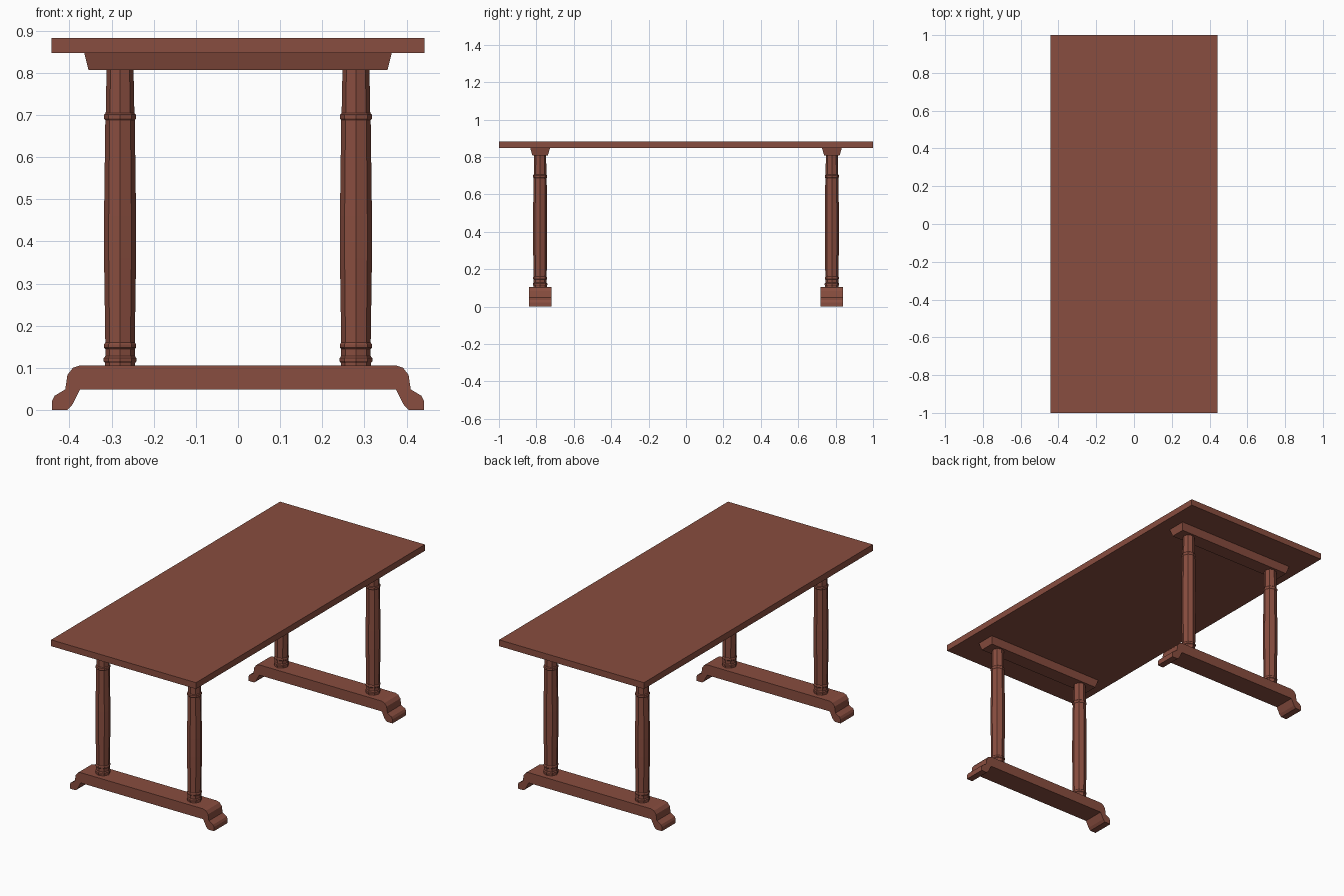
import bpy, bmesh, math

if "Cube" in bpy.data.objects:
    bpy.data.objects.remove(bpy.data.objects["Cube"])

wood = bpy.data.materials.new("wood")
wood.diffuse_color = (0.25, 0.075, 0.05, 1)
wood.use_nodes = True
wood.node_tree.nodes["Principled BSDF"].inputs["Base Color"].default_value = wood.diffuse_color

END_Y = 0.78   # trestle distance from the centre
POST_X = 0.28  # post distance from the centre


def finish(bm, name):
    bmesh.ops.recalc_face_normals(bm, faces=bm.faces)
    mesh = bpy.data.meshes.new(name)
    bm.to_mesh(mesh)
    bm.free()
    mesh.materials.append(wood)
    obj = bpy.data.objects.new(name, mesh)
    bpy.context.collection.objects.link(obj)
    return obj


def loft(name, rings, close_ends=True):
    """Skin a stack of equal-length point rings."""
    bm = bmesh.new()
    loops = [[bm.verts.new(p) for p in ring] for ring in rings]
    n = len(loops[0])
    for a, b in zip(loops, loops[1:]):
        for i in range(n):
            j = (i + 1) % n
            bm.faces.new((a[i], a[j], b[j], b[i]))
    bm.faces.new(loops[0])
    bm.faces.new(loops[-1])
    return finish(bm, name)


def rect(hx, hy, z, cy=0):
    return [(sx * hx, cy + sy * hy, z)
            for sx, sy in ((-1, -1), (1, -1), (1, 1), (-1, 1))]


def octagon(r, x, y, z):
    return [(x + r * math.cos(i * math.pi / 4), y + r * math.sin(i * math.pi / 4), z)
            for i in range(8)]


# Right half of the foot outline (x, z), from top to underside
foot_half = [(0.375, 0.106), (0.392, 0.1), (0.405, 0.083), (0.41, 0.049),
             (0.435, 0.034), (0.441, 0.022), (0.441, 0.0), (0.405, 0.0),
             (0.393, 0.013), (0.375, 0.049)]
foot_outline = foot_half + [(-x, z) for x, z in reversed(foot_half)]

# Turned post profile (radius, z)
post_profile = [(0.036, 0.106), (0.036, 0.112), (0.039, 0.116), (0.039, 0.123),
                (0.035, 0.128), (0.035, 0.145), (0.038, 0.148), (0.038, 0.156),
                (0.035, 0.16), (0.038, 0.36), (0.038, 0.46), (0.035, 0.688),
                (0.038, 0.692), (0.038, 0.701), (0.034, 0.705), (0.032, 0.808)]

# Table top
loft("table_top", [rect(0.443, 1, 0.848), rect(0.443, 1, 0.883)])

# Trestles at both ends
for end, s in (("front", -1), ("back", 1)):
    y = s * END_Y
    loft(end + "_foot", [[(x, y + d, z) for x, z in foot_outline] for d in (-0.06, 0.06)])
    loft(end + "_top_rail", [rect(0.355, 0.041, 0.807, y), rect(0.365, 0.053, 0.848, y)])
    for side, t in (("left", -1), ("right", 1)):
        loft(f"{end}_{side}_post",
             [octagon(r, t * POST_X, y, z) for r, z in post_profile])
